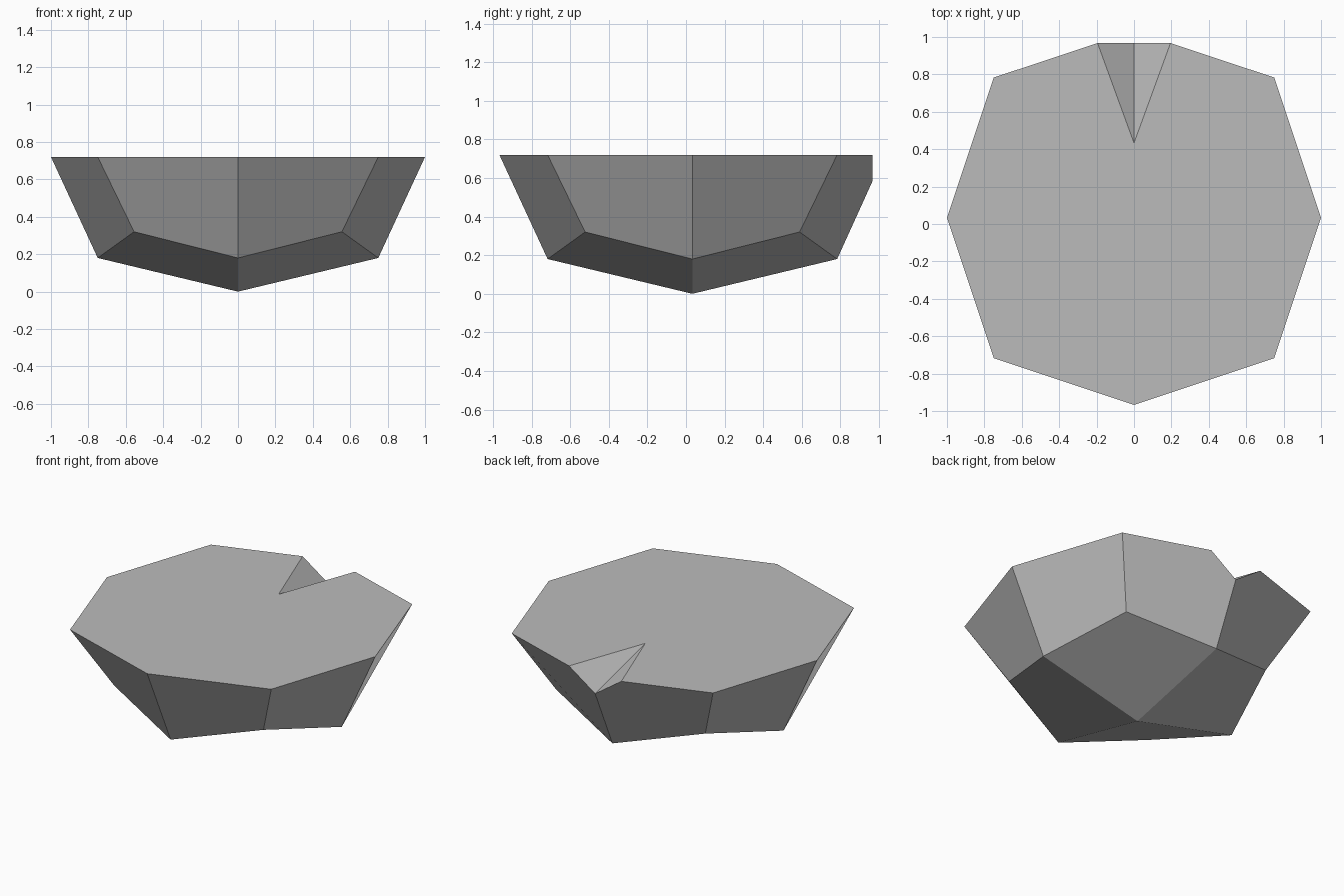
import bpy
import bmesh
from mathutils import Vector
from math import cos, sin, pi

cube = bpy.data.objects.get("Cube")
if cube:
    bpy.data.objects.remove(cube, do_unlink=True)

H = 0.72      # height of the flat rim
CY = 0.033    # centre of the rounded block in y

grey = bpy.data.materials.new("stone grey")
grey.use_nodes = True
colour = (0.5, 0.5, 0.5, 1)
grey.diffuse_color = colour
grey.node_tree.nodes["Principled BSDF"].inputs["Base Color"].default_value = colour

bm = bmesh.new()


def vert(x, y, z):
    return bm.verts.new((x, y, z))


# Upper and lower rings of the halved, once-rounded cube
top, low = [], []
for i in range(8):
    a = i * pi / 4
    diagonal = i % 2
    r = 0.75 * 2 ** 0.5 if diagonal else 1
    s = 5 / 9 * 2 ** 0.5 if diagonal else 0.75
    depth = 5 / 9 if diagonal else 0.75
    # The back corner is replaced by the notch
    top.append(None if i == 2 else vert(r * cos(a), CY + r * sin(a), H))
    low.append(vert(s * cos(a), CY + s * sin(a), H * (1 - depth)))
bottom = vert(0, CY, 0)

# Notch points
lip_left = vert(0.195, 0.967, H)
lip_right = vert(-0.195, 0.967, H)
notch_base = vert(0, 0.967, 0.585)
notch_tip = vert(0, 0.433, H)

# Sloping sides; the two beside the notch lose a corner
for i in range(8):
    j = (i + 1) % 8
    if i == 1:
        corners = [low[1], low[2], notch_base, lip_left, top[1]]
    elif i == 2:
        corners = [low[2], low[3], top[3], lip_right, notch_base]
    else:
        corners = [low[i], low[j], top[j], top[i]]
    bm.faces.new(corners)

# Underside, four facets meeting at the lowest point
for i in range(0, 8, 2):
    bm.faces.new([bottom, low[(i + 2) % 8], low[i + 1], low[i]])

# Notch walls and flat top
bm.faces.new([notch_tip, lip_left, notch_base])
bm.faces.new([notch_tip, notch_base, lip_right])
bm.faces.new([top[0], top[1], lip_left, notch_tip, lip_right] + top[3:])
bmesh.ops.recalc_face_normals(bm, faces=bm.faces)

mesh = bpy.data.meshes.new("notched_bowl_block")
bm.to_mesh(mesh)
bm.free()
mesh.materials.append(grey)
block = bpy.data.objects.new("notched_bowl_block", mesh)
bpy.context.collection.objects.link(block)
